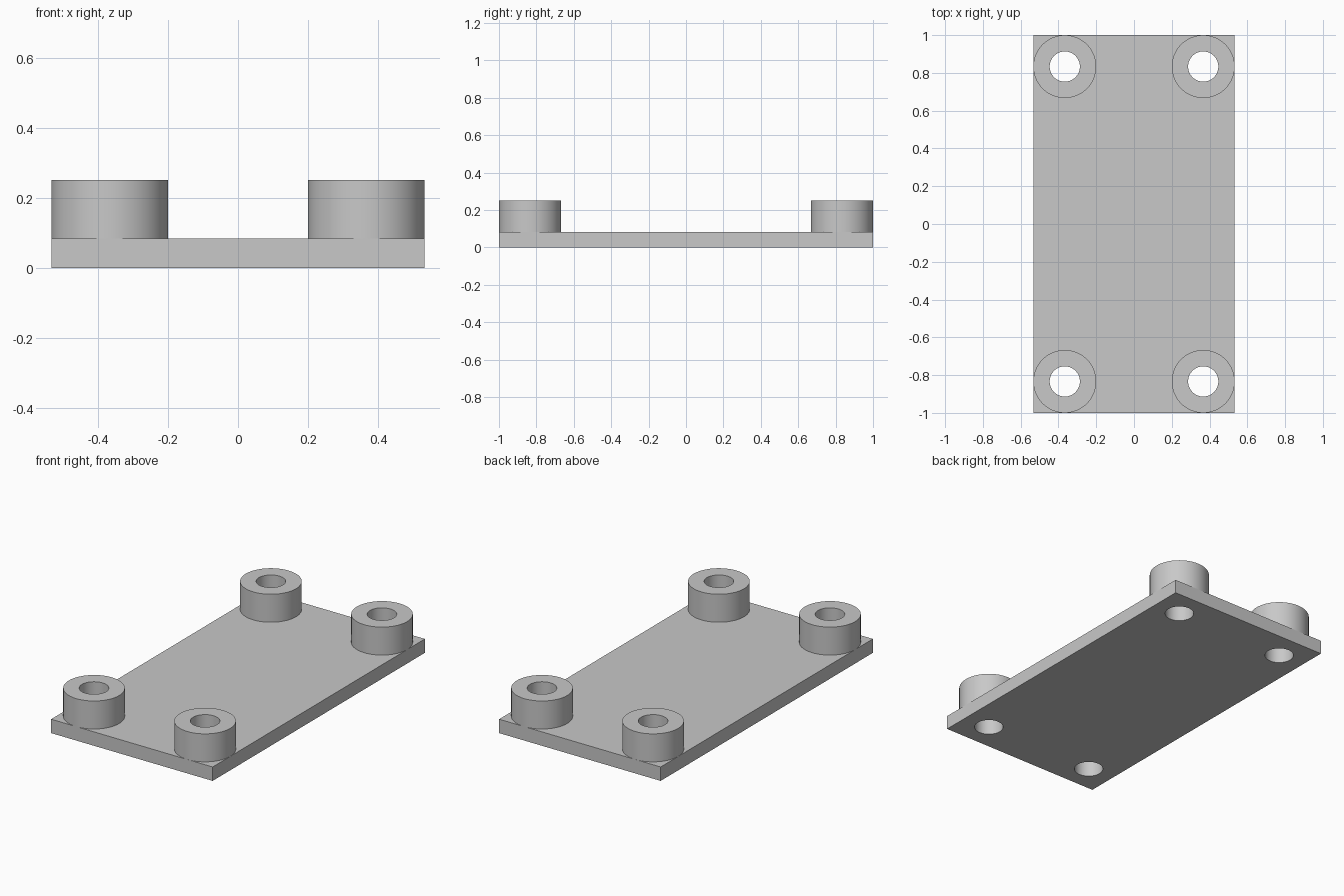
import bpy
import bmesh
import math

WIDTH, LENGTH, THICK, TOP = 1.066, 2.0, 0.083, 0.25
BOSS_R, HOLE_R, SEGMENTS = 0.1665, 0.08, 64

if "Cube" in bpy.data.objects:
    bpy.data.objects.remove(bpy.data.objects["Cube"], do_unlink=True)

grey = bpy.data.materials.new("light_grey")
grey.use_nodes = True
colour = (0.58, 0.58, 0.58, 1)
grey.diffuse_color = colour
grey.node_tree.nodes["Principled BSDF"].inputs["Base Color"].default_value = colour


def add_object(name, bm):
    bmesh.ops.recalc_face_normals(bm, faces=bm.faces)
    mesh = bpy.data.meshes.new(name)
    bm.to_mesh(mesh)
    bm.free()
    mesh.materials.append(grey)
    obj = bpy.data.objects.new(name, mesh)
    bpy.context.collection.objects.link(obj)
    return obj


def select_only(obj):
    bpy.ops.object.select_all(action="DESELECT")
    obj.select_set(True)
    bpy.context.view_layer.objects.active = obj


def smooth(obj):
    select_only(obj)
    bpy.ops.object.shade_smooth_by_angle(angle=math.radians(30))


def boss(name, x, y):
    # Hollow spacer: a wall and rim profile spun around its axis
    bm = bmesh.new()
    profile = [(BOSS_R, THICK), (BOSS_R, TOP), (HOLE_R, TOP), (HOLE_R, THICK)]
    verts = [bm.verts.new((x + r, y, z)) for r, z in profile]
    edges = [bm.edges.new(pair) for pair in zip(verts, verts[1:])]
    bmesh.ops.spin(bm, geom=verts + edges, cent=(x, y, 0), axis=(0, 0, 1),
                   angle=math.tau, steps=SEGMENTS, use_merge=True)
    bmesh.ops.remove_doubles(bm, verts=bm.verts, dist=0.0001)
    smooth(add_object(name, bm))


def drill(obj, x, y):
    # Cut a through hole, then discard the cutter
    bm = bmesh.new()
    bmesh.ops.create_cone(bm, cap_ends=True, segments=SEGMENTS,
                          radius1=HOLE_R, radius2=HOLE_R, depth=1)
    bmesh.ops.translate(bm, verts=bm.verts, vec=(x, y, 0))
    cutter = add_object("hole_cutter", bm)
    cutter.hide_render = True
    mod = obj.modifiers.new("hole", "BOOLEAN")
    mod.operation = "DIFFERENCE"
    mod.solver = "EXACT"
    mod.object = cutter
    select_only(obj)
    bpy.ops.object.modifier_apply(modifier=mod.name)
    bpy.data.objects.remove(cutter, do_unlink=True)


# Base plate
bm = bmesh.new()
bmesh.ops.create_cube(bm, size=1)
bmesh.ops.scale(bm, verts=bm.verts, vec=(WIDTH, LENGTH, THICK))
bmesh.ops.translate(bm, verts=bm.verts, vec=(0, 0, THICK / 2))
plate = add_object("base_plate", bm)

# Corner spacers with through holes
for side, sx in (("left", 1), ("right", -1)):
    for end, sy in (("front", -1), ("back", 1)):
        x = sx * (WIDTH / 2 - BOSS_R)
        y = sy * (LENGTH / 2 - BOSS_R)
        drill(plate, x, y)
        boss(f"{end}_{side}_spacer", x, y)

smooth(plate)
